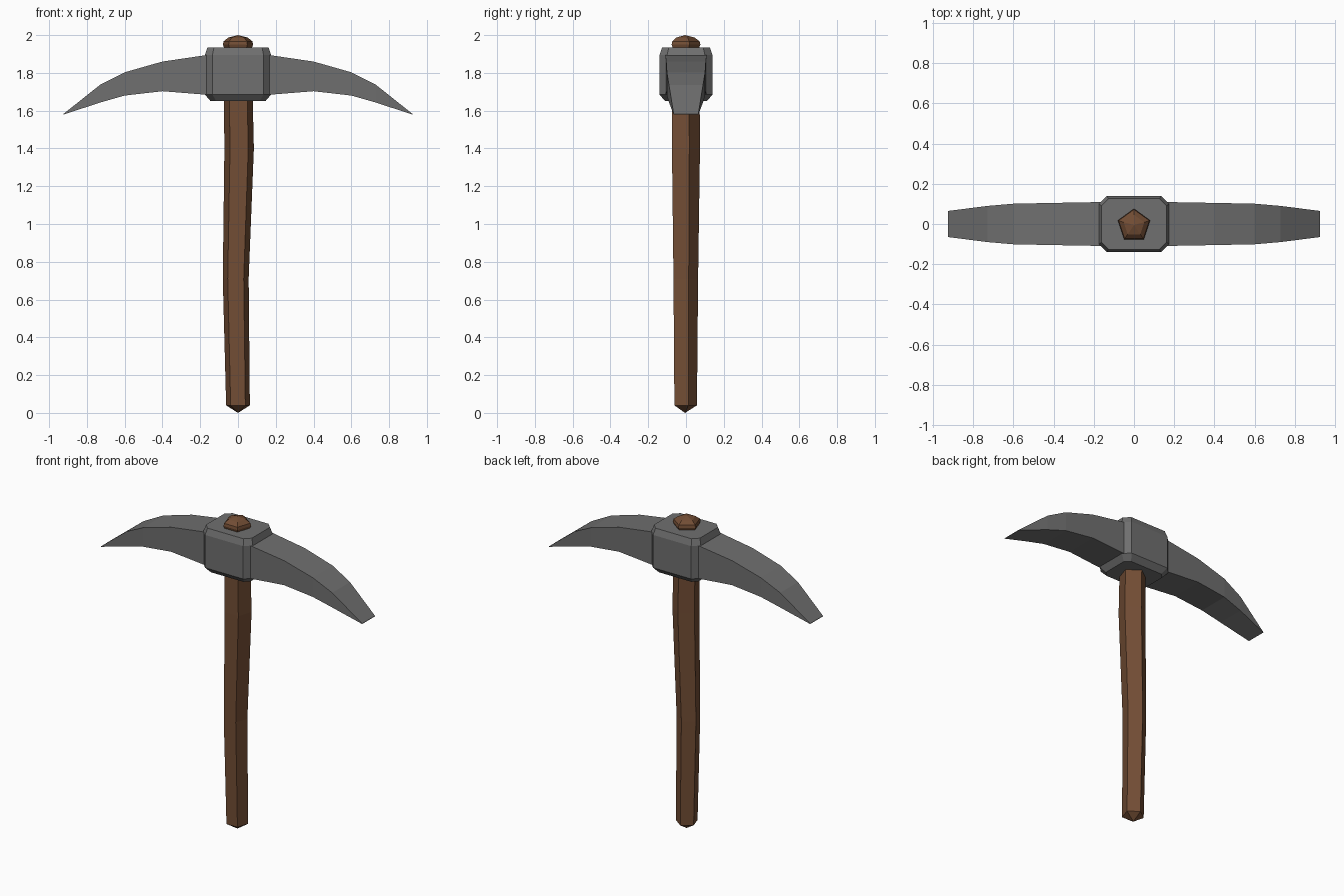
import bpy, bmesh, math

if "Cube" in bpy.data.objects:
    bpy.data.objects.remove(bpy.data.objects["Cube"])


def loft(name, rings, cap_start=True, cap_end=True):
    """Skin a list of closed rings (a ring of one point makes a tip)."""
    bm = bmesh.new()
    rows = [[bm.verts.new(p) for p in ring] for ring in rings]
    for a, b in zip(rows, rows[1:]):
        n = max(len(a), len(b))
        for i in range(n):
            j = (i + 1) % n
            if len(a) == 1:
                bm.faces.new((a[0], b[j], b[i]))
            elif len(b) == 1:
                bm.faces.new((a[i], a[j], b[0]))
            else:
                bm.faces.new((a[i], a[j], b[j], b[i]))
    if cap_start and len(rows[0]) > 2:
        bm.faces.new(rows[0][::-1])
    if cap_end and len(rows[-1]) > 2:
        bm.faces.new(rows[-1])
    bmesh.ops.recalc_face_normals(bm, faces=bm.faces)
    mesh = bpy.data.meshes.new(name)
    bm.to_mesh(mesh)
    bm.free()
    obj = bpy.data.objects.new(name, mesh)
    bpy.context.collection.objects.link(obj)
    return obj


def pentagon(z, r, cx=0.0, cy=-0.008):
    angles = [math.radians(90 + 72 * i) for i in range(5)]
    return [(cx + r * math.cos(a), cy + r * math.sin(a), z) for a in angles]


def chamfered_rect(z, hx, hy, c):
    return [(hx, -hy + c, z), (hx, hy - c, z), (hx - c, hy, z), (-hx + c, hy, z),
            (-hx, hy - c, z), (-hx, -hy + c, z), (-hx + c, -hy, z), (hx - c, -hy, z)]


# Wooden handle: slightly crooked five-sided shaft with a knob on top
handle = loft("handle", [
    [(0, -0.005, 0.0)],
    pentagon(0.04, 0.066),
    pentagon(0.71, 0.072, -0.012),
    pentagon(1.40, 0.082, 0.006),
    pentagon(1.70, 0.080, 0.001),
    pentagon(1.92, 0.072),
    pentagon(1.95, 0.084),
    pentagon(1.967, 0.080),
    pentagon(1.987, 0.054),
    [(0, -0.005, 2.0)],
])
wood = bpy.data.materials.new("wood")
wood.diffuse_color = (0.17, 0.075, 0.035, 1)
wood.use_nodes = True
wood.node_tree.nodes["Principled BSDF"].inputs["Base Color"].default_value = wood.diffuse_color
handle.data.materials.append(wood)

# Metal head block with chamfered edges
head = loft("head_block", [
    chamfered_rect(1.65, 0.145, 0.11, 0.03),
    chamfered_rect(1.685, 0.175, 0.14, 0.04),
    chamfered_rect(1.895, 0.175, 0.14, 0.04),
    chamfered_rect(1.935, 0.162, 0.126, 0.035),
])

# Curved blades: x, top z, bottom z, half width
stations = [(0.10, 1.90, 1.68, 0.11), (0.175, 1.893, 1.685, 0.109),
            (0.40, 1.86, 1.703, 0.105), (0.60, 1.803, 1.68, 0.101),
            (0.73, 1.737, 1.643, 0.09), (0.925, 1.582, 1.579, 0.065)]
for side, s in (("left", -1), ("right", 1)):
    loft(side + "_blade", [
        [(s * x, -w, lo), (s * x, w, lo), (s * x, w, hi), (s * x, -w, hi)]
        for x, hi, lo, w in stations])

# Dark grey metal
metal = bpy.data.materials.new("metal")
metal.diffuse_color = (0.16, 0.16, 0.16, 1)
metal.use_nodes = True
metal.node_tree.nodes["Principled BSDF"].inputs["Base Color"].default_value = metal.diffuse_color
for obj in bpy.data.objects:
    if obj is not handle and obj.name != "handle":
        obj.data.materials.append(metal)
